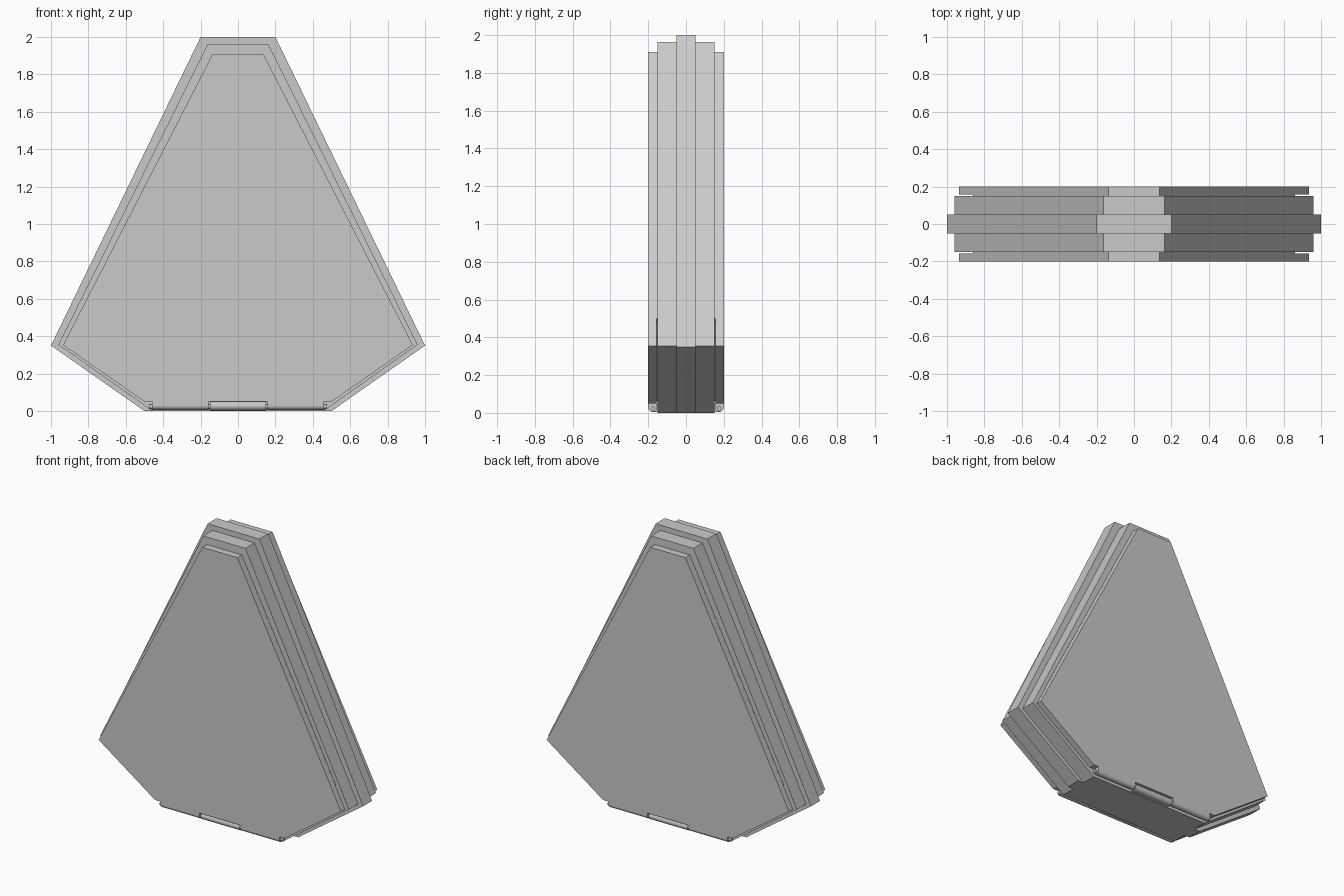
import bpy
import bmesh
import math
from mathutils import Matrix

if "Cube" in bpy.data.objects:
    bpy.data.objects.remove(bpy.data.objects["Cube"], do_unlink=True)

# Single grey finish
COLOUR = (0.59, 0.59, 0.59, 1)
grey = bpy.data.materials.new("light_grey")
grey.use_nodes = True
grey.diffuse_color = COLOUR
grey.node_tree.nodes["Principled BSDF"].inputs["Base Color"].default_value = COLOUR


def finish(name, bm):
    bmesh.ops.recalc_face_normals(bm, faces=bm.faces)
    mesh = bpy.data.meshes.new(name)
    bm.to_mesh(mesh)
    bm.free()
    mesh.materials.append(grey)
    obj = bpy.data.objects.new(name, mesh)
    bpy.context.collection.objects.link(obj)
    return obj


def slab(name, half, y0, y1):
    """Extrude a profile, given as its +x half from top to bottom, along y."""
    outline = half + [(-x, z) for x, z in reversed(half)]
    bm = bmesh.new()
    face = bm.faces.new([bm.verts.new((x, y0, z)) for x, z in outline])
    moved = bmesh.ops.extrude_face_region(bm, geom=[face])["geom"]
    verts = [v for v in moved if isinstance(v, bmesh.types.BMVert)]
    bmesh.ops.translate(bm, vec=(0, y1 - y0, 0), verts=verts)
    return finish(name, bm)


def rod(name, x0, x1, y, z, radius):
    """Smooth cylinder lying along x."""
    bm = bmesh.new()
    place = Matrix.Translation(((x0 + x1) / 2, y, z)) @ Matrix.Rotation(math.pi / 2, 4, "Y")
    bmesh.ops.create_cone(bm, cap_ends=True, segments=24, radius1=radius,
                          radius2=radius, depth=x1 - x0, matrix=place)
    for face in bm.faces:
        face.smooth = len(face.verts) == 4
    for edge in bm.edges:
        edge.smooth = all(f.smooth for f in edge.link_faces)
    return finish(name, bm)


# Stepped body
slab("core_slab", [(0.2, 2), (1, 0.35), (0.5, 0)], -0.05, 0.05)
middle = [(0.162, 1.963), (0.96, 0.355), (0.457, 0)]
cover = [(0.135, 1.91), (0.935, 0.353), (0.5, 0.05), (0.46, 0.05),
         (0.46, 0.03), (0.157, 0.03), (0.157, 0.05)]
backing = [(0.135, 1.91), (0.86, 0.5), (0.46, 0.06), (0.157, 0.06)]

for side, s in (("front", -1), ("back", 1)):
    slab(side + "_middle_slab", middle, s * 0.05, s * 0.15)
    # Hinged cover with a finger gap behind its lower edges
    slab(side + "_cover_backing", backing, s * 0.15, s * 0.157)
    slab(side + "_cover", cover, s * 0.157, s * 0.2)
    # Hinge: centre knuckle on the body, outer barrels on the cover, pin through all
    rod(side + "_hinge_knuckle", -0.15, 0.15, s * 0.175, 0.027, 0.023)
    slab(side + "_hinge_bracket", [(0.15, 0.05), (0.15, 0.005)], s * 0.15, s * 0.175)
    rod(side + "_hinge_barrel_left", 0.157, 0.46, s * 0.176, 0.03, 0.024)
    rod(side + "_hinge_barrel_right", -0.46, -0.157, s * 0.176, 0.03, 0.024)
    rod(side + "_hinge_pin", -0.475, 0.475, s * 0.175, 0.024, 0.012)
